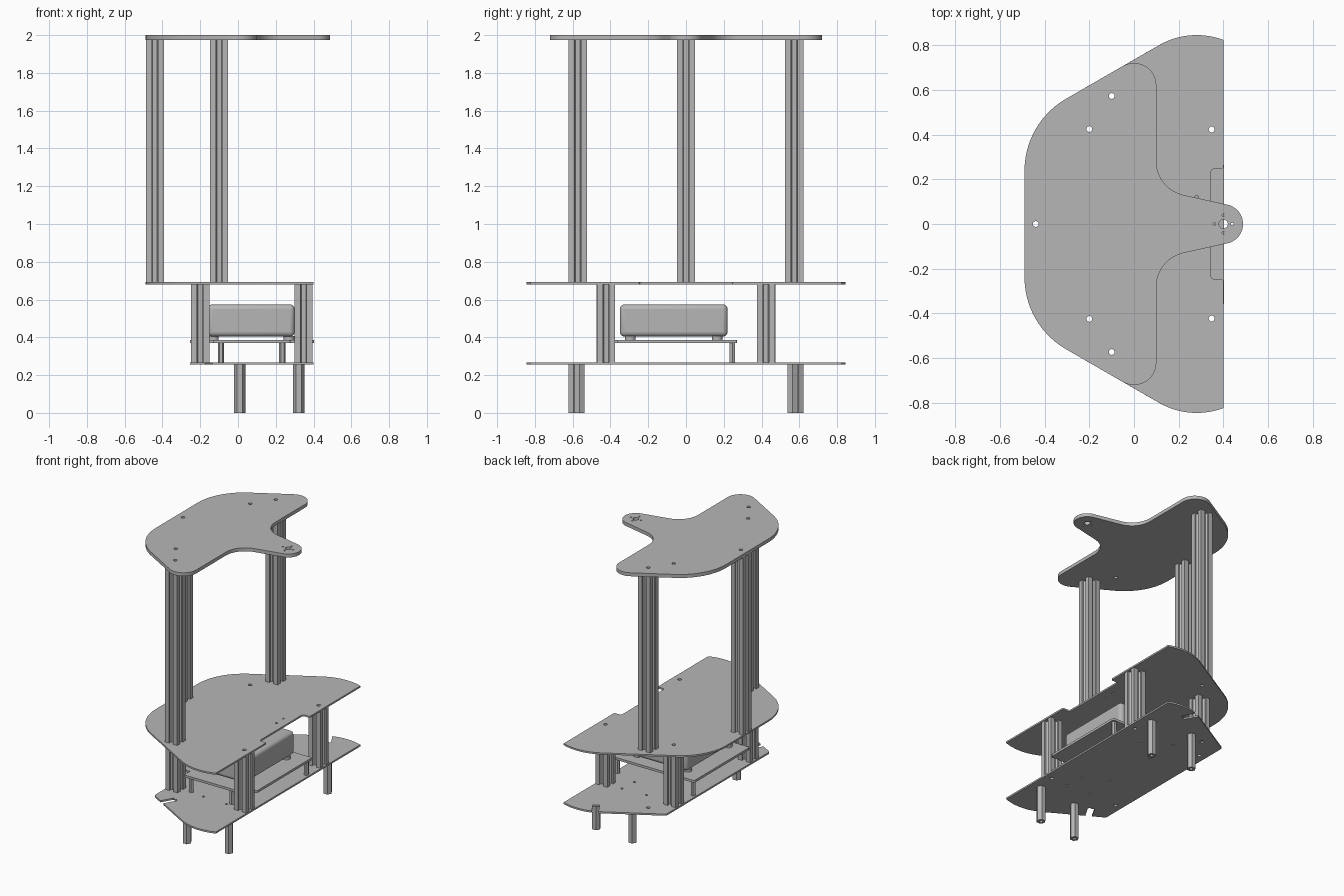
import bpy, bmesh, math
from mathutils import Vector

cube = bpy.data.objects.get("Cube")
if cube:
    bpy.data.objects.remove(cube, do_unlink=True)

grey = bpy.data.materials.new("plain_grey")
grey.use_nodes = True
COLOUR = (0.47, 0.47, 0.47, 1)
grey.diffuse_color = COLOUR
grey.node_tree.nodes["Principled BSDF"].inputs["Base Color"].default_value = COLOUR


def activate(ob):
    bpy.ops.object.select_all(action='DESELECT')
    ob.select_set(True)
    bpy.context.view_layer.objects.active = ob


def circle(x, y, r, n=16):
    return [(x + r * math.cos(2 * math.pi * i / n), y + r * math.sin(2 * math.pi * i / n))
            for i in range(n)]


def rounded(corners, steps=14):
    """Fillet each (x, y, radius) corner of a closed polygon."""
    out = []
    for i, (x, y, r) in enumerate(corners):
        p = Vector((x, y))
        if r == 0:
            out.append((x, y))
            continue
        a = (Vector(corners[i - 1][:2]) - p).normalized()
        b = (Vector(corners[(i + 1) % len(corners)][:2]) - p).normalized()
        half = a.angle(b) / 2
        centre = p + (a + b).normalized() * (r / math.sin(half))
        start = p + a * (r / math.tan(half)) - centre
        end = p + b * (r / math.tan(half)) - centre
        a0 = math.atan2(start.y, start.x)
        turn = math.atan2(start.x * end.y - start.y * end.x, start.dot(end))
        for k in range(steps + 1):
            t = a0 + turn * k / steps
            out.append((centre.x + r * math.cos(t), centre.y + r * math.sin(t)))
    return out


def mirrored(half):
    """Close a half outline (y > 0) with its reflection in y."""
    return half + [(x, -y, r) for x, y, r in reversed(half)]


def extrude(name, loops, z0, z1, at=(0, 0)):
    """Solid from an outline loop plus hole loops."""
    cu = bpy.data.curves.new(name, 'CURVE')
    cu.dimensions = '2D'
    cu.fill_mode = 'BOTH'
    cu.extrude = (z1 - z0) / 2
    for loop in loops:
        s = cu.splines.new('POLY')
        s.points.add(len(loop) - 1)
        for pt, (x, y) in zip(s.points, loop):
            pt.co = (x, y, 0, 1)
        s.use_cyclic_u = True
    ob = bpy.data.objects.new(name, cu)
    bpy.context.collection.objects.link(ob)
    ob.location = (at[0], at[1], (z0 + z1) / 2)
    activate(ob)
    bpy.ops.object.convert(target='MESH')
    ob = bpy.context.object
    bm = bmesh.new()
    bm.from_mesh(ob.data)
    bmesh.ops.remove_doubles(bm, verts=bm.verts, dist=1e-5)
    bmesh.ops.recalc_face_normals(bm, faces=bm.faces)
    bm.to_mesh(ob.data)
    bm.free()
    finish(ob)
    return ob


def finish(ob):
    ob.data.materials.clear()
    ob.data.materials.append(grey)
    activate(ob)
    bpy.ops.object.shade_smooth_by_angle(angle=math.radians(30))


def slot(plate, x, y, angle):
    """Cut a rectangular slot into a plate."""
    bpy.ops.mesh.primitive_cube_add(size=1, location=(x, y, plate.location.z),
                                    rotation=(0, 0, angle))
    cutter = bpy.context.object
    cutter.scale = (0.045, 0.13, 0.1)
    cutter.hide_render = True
    activate(plate)
    mod = plate.modifiers.new("slot", 'BOOLEAN')
    mod.operation = 'DIFFERENCE'
    mod.solver = 'EXACT'
    mod.object = cutter
    bpy.ops.object.modifier_apply(modifier=mod.name)
    bpy.data.objects.remove(cutter, do_unlink=True)


TALL = [(-0.44, 0), (-0.1, 0.573), (-0.1, -0.573)]
SHORT_BACK = [(-0.2, 0.425), (-0.2, -0.425)]
SHORT_FRONT = [(0.347, 0.423), (0.347, -0.423)]
BORE = 0.013


def bolt_holes(points):
    return [circle(x, y, BORE) for x, y in points]


# Top plate with a tongue and its mounting holes
top = rounded(mirrored([(0.488, 0.071, 0.088), (0.1, 0.157, 0.154),
                        (0.1, 0.794, 0.1), (-0.49, 0.453, 0.37)]))
tongue = [circle(0.4, 0, 0.02)] + [circle(x, y, 0.006, 10) for x, y in
                                   circle(0.4, 0, 0.04, 4)]
extrude("top_plate", [top] + bolt_holes(TALL + SHORT_BACK) + tongue, 1.975, 2)

# Middle plate with a shallow notch in one long edge
middle = rounded(mirrored([(0.345, 0.247, 0.015), (0.4, 0.247, 0.01), (0.4, 0.824, 0),
                           (0.25, 0.88, 0.338), (-0.49, 0.453, 0.37)]))
extrude("middle_plate", [middle] + bolt_holes(TALL + SHORT_BACK + SHORT_FRONT)
        + [circle(0.28, y, 0.008, 10) for y in (0.04, 0.12)], 0.68, 0.692)

# Lower plate with two edge slots and small fixing holes
lower = rounded(mirrored([(0.4, 0.824, 0), (0.25, 0.88, 0.338), (-0.255, 0.589, 0.02)]))
fixings = [circle(x, s * y, 0.008, 10) for s in (1, -1)
           for x, y in [(0.21, 0.43), (0.02, 0.42), (0.2, 0.3), (0.03, 0.2)]]
base = extrude("lower_plate", [lower] + bolt_holes(TALL[1:] + SHORT_BACK + SHORT_FRONT)
               + fixings, 0.255, 0.267)
slot(base, 0.17, 0.79, math.radians(30))
slot(base, -0.14, -0.62, math.radians(-30))

# Slotted extrusion posts with a central bore
side = [(0.048, -0.048), (0.048, -0.016), (0.038, -0.016), (0.038, -0.028),
        (0.022, -0.012)]
side += [(x, -y) for x, y in reversed(side[1:])]
section = []
for q in range(4):
    c, s = round(math.cos(q * math.pi / 2)), round(math.sin(q * math.pi / 2))
    section += [(x * c - y * s, x * s + y * c) for x, y in side]
profile = [section, circle(0, 0, BORE)]
for p in TALL:
    extrude("tall_post", profile, 0.692, 1.975, p)
for p in SHORT_BACK + SHORT_FRONT:
    extrude("short_post", profile, 0.267, 0.68, p)

# Hexagonal legs
for x, y in [(0.01, 0.595), (0.322, 0.563)]:
    for s in (1, -1):
        extrude("leg", [circle(0, 0, 0.03, 6), circle(0, 0, 0.012, 12)],
                0, 0.255, (x, s * y))

# Tray, narrowed between the two posts, on four standoffs
tray = [(0.403, 0.27, 0.01), (-0.255, 0.27, 0.01), (-0.255, -0.363, 0.01),
        (-0.13, -0.363, 0), (-0.13, -0.43, 0.01), (0.277, -0.43, 0.01),
        (0.277, -0.363, 0), (0.403, -0.363, 0.01)]
extrude("tray", [rounded(tray, 4)], 0.37, 0.387)
for p in [(-0.23, 0.245), (0.375, 0.245), (-0.09, -0.405), (0.235, -0.405)]:
    extrude("tray_standoff", [circle(0, 0, 0.017, 6)], 0.267, 0.37, p)

# Rounded equipment box on four feet
for x in (-0.13, 0.27):
    for y in (-0.295, 0.165):
        extrude("box_foot", [circle(0, 0, 0.028, 20)], 0.387, 0.408, (x, y))
bpy.ops.mesh.primitive_cube_add(size=1, location=(0.07, -0.065, 0.489))
box = bpy.context.object
box.name = "equipment_box"
box.scale = (0.46, 0.57, 0.17)
bpy.ops.object.transform_apply(location=False, rotation=False, scale=True)
bevel = box.modifiers.new("round_edges", 'BEVEL')
bevel.width = 0.025
bevel.segments = 4
finish(box)
